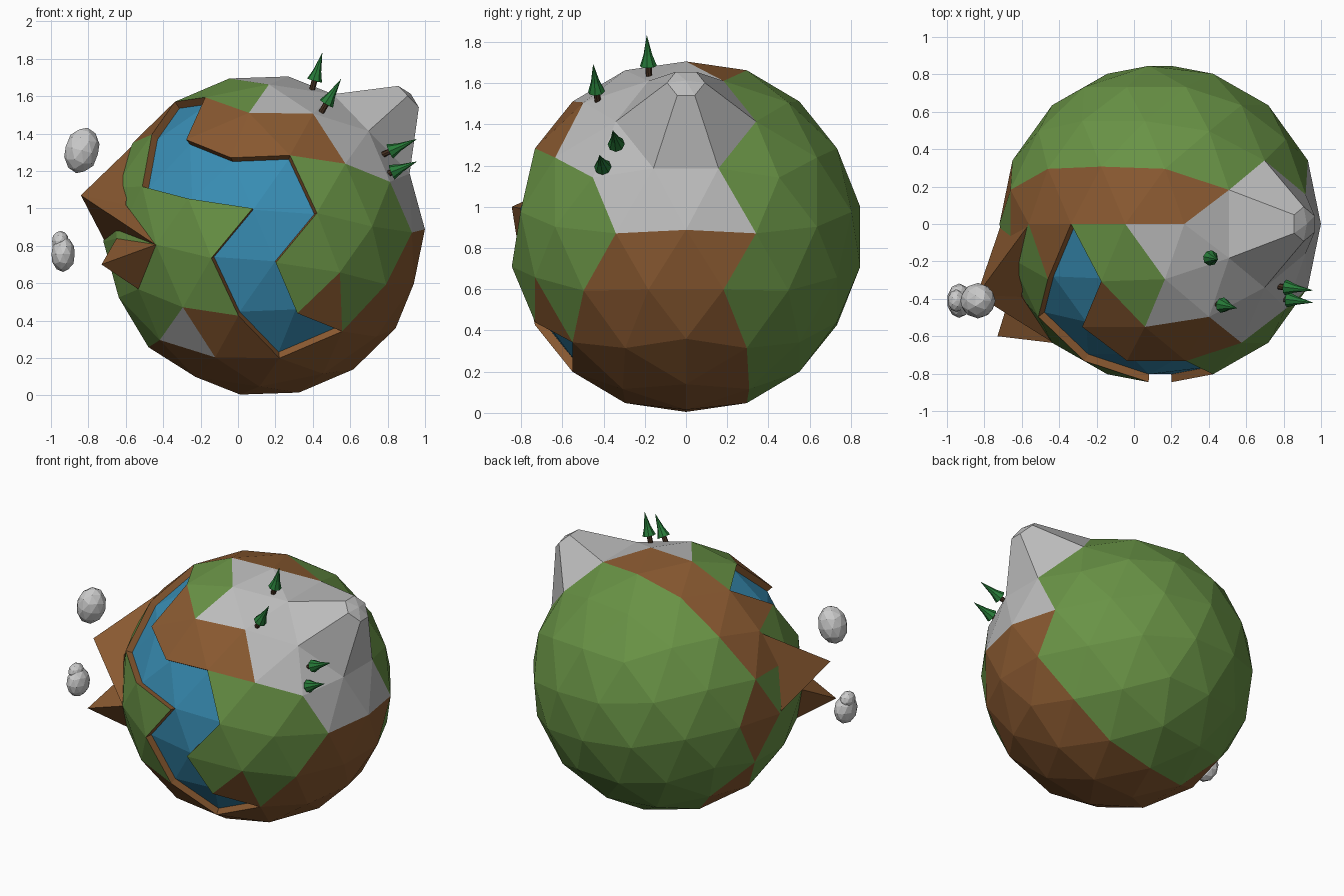
import bpy, bmesh, math
from itertools import combinations
from mathutils import Vector, Matrix

if "Cube" in bpy.data.objects:
    bpy.data.objects.remove(bpy.data.objects["Cube"])

C, R = Vector((0.14, 0, 0.855)), 0.86


def material(name, col):
    m = bpy.data.materials.new(name)
    m.diffuse_color = (*col, 1)
    m.use_nodes = True
    m.node_tree.nodes["Principled BSDF"].inputs["Base Color"].default_value = m.diffuse_color
    return m


GREEN, BROWN, BLUE, GREY = range(4)
mats = [material("grass", (0.14, 0.29, 0.06)), material("earth", (0.25, 0.10, 0.03)),
        material("water", (0.04, 0.27, 0.46)), material("rock", (0.5, 0.5, 0.5))]
leaf = material("leaf", (0.02, 0.2, 0.04))
bark = material("bark", (0.06, 0.03, 0.015))


def make_object(name, bm, materials=()):
    me = bpy.data.meshes.new(name)
    bm.to_mesh(me)
    bm.free()
    ob = bpy.data.objects.new(name, me)
    for m in materials:
        me.materials.append(m)
    bpy.context.collection.objects.link(ob)
    return ob


def inside(u, v, poly):
    hit = False
    for (a, b), (c, d) in zip(poly, poly[1:] + poly[:1]):
        if (b > v) != (d > v) and u < (c - a) * (v - b) / (d - b) + a:
            hit = not hit
    return hit


# Globe: icosahedron with every edge cut in three, a face centre on the x axis
corners = []
for x, r, ph in ((.7947, .607, -90), (.1876, .9822, 90), (-.1876, .9822, -90), (-.7947, .607, 90)):
    for k in range(3):
        a = math.radians(ph + 120 * k)
        corners.append(Vector((x, r * math.cos(a), r * math.sin(a))))
tilt = Matrix.Rotation(math.radians(-2.2), 3, 'Y')
bm = bmesh.new()
step = math.radians(63.435 / 3)
for tri in combinations(corners, 3):
    if min(p.dot(q) for p, q in combinations(tri, 2)) < 0.4:
        continue
    g = {}
    for i in range(4):
        for j in range(4 - i):
            w = (i, j, 3 - i - j)
            p = sum((t * math.sin(n * step) for t, n in zip(tri, w)), Vector()).normalized()
            g[i, j] = bm.verts.new(C + R * (tilt @ p))
    for i in range(3):
        for j in range(3 - i):
            bm.faces.new((g[i, j], g[i + 1, j], g[i, j + 1]))
            if i + j < 2:
                bm.faces.new((g[i + 1, j], g[i + 1, j + 1], g[i, j + 1]))
bmesh.ops.remove_doubles(bm, verts=bm.verts[:], dist=0.001)
bmesh.ops.recalc_face_normals(bm, faces=bm.faces[:])

# Land colours: outlines in the front view (x, z) and the right view (y, z)
river = [(-.2, 1.58), (-.28, 1.36), (-.03, 1.27), (.28, 1.28), (.41, 1.0), (.2, .71), (.32, .43),
         (.57, .34), (.23, .19), (.01, .41), (-.12, .71), (.08, .99), (-.27, 1.05), (-.52, 1.12),
         (-.46, 1.39), (-.34, 1.57)]
plateau = [(-.2, 1.58), (.07, 1.51), (.17, 1.66), (.41, 1.52), (.58, 1.24), (.28, 1.27),
           (-.03, 1.26), (-.28, 1.36)]
shore = [(-.34, 1.57), (-.57, 1.36), (-.46, 1.39)]
stone = [(-.29, .48), (-.46, .25), (-.14, .2)]
lowland = [(1.1, .87), (.93, .87), (.78, .6), (.56, .34), (.55, .68), (.32, .43), (.2, .3), (.01, .41),
           (-.29, .47), (-.14, .21), (-.5, .25), (-.5, -.1), (1.1, -.1)]
summit = [(-.35, .86), (-.46, 1.14), (-.65, 1.24), (-.51, 1.52), (-.3, 1.67), (0, 1.72),
          (.18, 1.61), (.34, 1.41), (.15, 1.18), (.35, .86)]


def land(p):
    if p.x > 0.1 and inside(p.y, p.z, summit):
        return GREY
    if p.y > 0:
        return BROWN if p.y < 0.27 else GREEN
    for poly, m in ((river, BLUE), (plateau, BROWN), (shore, BROWN), (stone, GREY), (lowland, BROWN)):
        if inside(p.x, p.z, poly):
            return m
    return GREEN


for f in bm.faces:
    f.material_index = land(f.calc_center_median())


def extrude(faces, move, wall, cap):
    before = set(bm.faces)
    out = bmesh.ops.extrude_face_region(bm, geom=faces)["geom"]
    caps = [e for e in out if isinstance(e, bmesh.types.BMFace)]
    for v in [e for e in out if isinstance(e, bmesh.types.BMVert)]:
        v.co = move(v.co)
    for f in bm.faces:
        if f not in before:
            f.material_index = wall
    for f in caps:
        f.material_index = cap
    old = [f for f in faces if f.is_valid]
    if old:
        bmesh.ops.delete(bm, geom=old, context='FACES')


# Sunken river bed with earth banks
extrude([f for f in bm.faces if f.material_index == BLUE],
        lambda co: C + (co - C) * 0.95, BROWN, BLUE)

# Rocky mountain with a small six-sided top
peak = C + tilt @ Vector((.745, 0, .667)) * R
hub = min(bm.verts, key=lambda v: (v.co - peak).length)
base = hub.co.copy()
top = C + (base - C).normalized() * 1.09
extrude(list(hub.link_faces), lambda co: top + (co - base) * 0.27, GREY, GREY)

# Lower spike raised from a single facet
tip = Vector((-.73, -.6, .7))
facet = min(bm.faces, key=lambda f: (f.calc_center_median() - tip).length)
poked = bmesh.ops.poke(bm, faces=[facet])
poked["verts"][0].co = tip
for f in poked["faces"]:
    f.material_index = BROWN
bmesh.ops.recalc_face_normals(bm, faces=bm.faces[:])
make_object("globe", bm, mats)

# Upper spike
bm = bmesh.new()
tip = bm.verts.new((-.84, -.38, 1.07))
ring = [bm.verts.new(p) for p in ((-.56, 0, 1.34), (-.6, -.39, 1.02), (-.44, -.63, .805), (-.71, 0, .82))]
for a, b in zip(ring, ring[1:] + ring[:1]):
    bm.faces.new((tip, a, b))
bm.faces.new(ring[::-1])
bmesh.ops.recalc_face_normals(bm, faces=bm.faces[:])
make_object("upper_spike", bm, [mats[BROWN]])


# Trees: a short trunk below a tapering crown
def tree(name, foot, tip):
    foot, tip = Vector(foot), Vector(tip)
    h = (tip - foot).length
    bm = bmesh.new()
    for profile, idx in (([(.016, -.02), (.016, .05)], 1),
                         ([(.042, .035), (.022, .09), (.001, h)], 0)):
        rings = [[bm.verts.new((r * math.cos(k * math.pi / 4), r * math.sin(k * math.pi / 4), z))
                  for k in range(8)] for r, z in profile]
        faces = [bm.faces.new(rings[0][::-1]), bm.faces.new(rings[-1])]
        for lo, hi in zip(rings, rings[1:]):
            for k in range(8):
                n = (k + 1) % 8
                faces.append(bm.faces.new((lo[k], lo[n], hi[n], hi[k])))
        for f in faces:
            f.material_index = idx
    ob = make_object(name, bm, [leaf, bark])
    ob.location = foot
    ob.rotation_euler = (tip - foot).to_track_quat('Z', 'Y').to_euler()


for n, (foot, tip) in enumerate((((.40, -.18, 1.65), (.45, -.19, 1.83)),
                                 ((.455, -.43, 1.53), (.55, -.45, 1.69)),
                                 ((.78, -.335, 1.29), (.955, -.355, 1.37)),
                                 ((.79, -.40, 1.18), (.955, -.42, 1.25)))):
    tree(f"tree_{n + 1}", foot, tip)

# Clouds: squashed low-poly balls
for name, loc, size, lean in (("large_cloud", (-.835, -.41, 1.31), (.093, .095, .125), 14),
                              ("small_cloud", (-.935, -.41, .755), (.065, .092, .095), 0),
                              ("small_cloud_puff", (-.95, -.41, .825), (.046, .06, .055), 0)):
    bm = bmesh.new()
    bmesh.ops.create_icosphere(bm, subdivisions=2, radius=1)
    ob = make_object(name, bm)
    ob.location, ob.scale = loc, size
    ob.rotation_euler = (0, math.radians(lean), 0)
